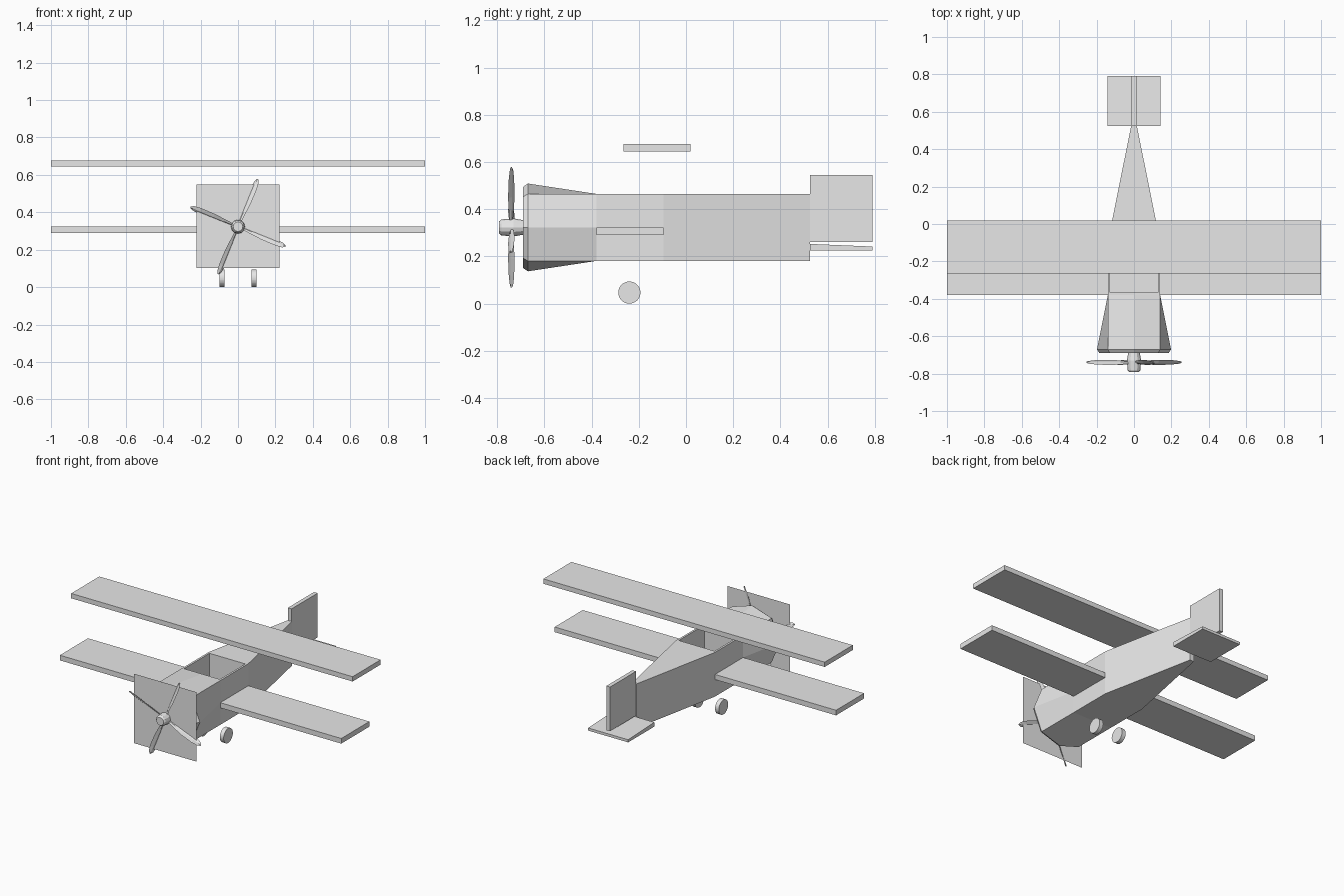
import bpy, bmesh
from math import sin, cos, pi, radians
from mathutils import Matrix, Vector

cube = bpy.data.objects.get("Cube")
if cube:
    bpy.data.objects.remove(cube)

grey = bpy.data.materials.new("plain_grey")
grey.use_nodes = True
grey.diffuse_color = (0.8, 0.8, 0.8, 1)
grey.node_tree.nodes["Principled BSDF"].inputs["Base Color"].default_value = (0.8, 0.8, 0.8, 1)


def finish(name, bm, recalc=True):
    if recalc:
        bmesh.ops.recalc_face_normals(bm, faces=bm.faces)
    mesh = bpy.data.meshes.new(name)
    bm.to_mesh(mesh)
    bm.free()
    mesh.materials.append(grey)
    obj = bpy.data.objects.new(name, mesh)
    bpy.context.collection.objects.link(obj)
    return obj


def box(name, x, y, z):
    bm = bmesh.new()
    bmesh.ops.create_cube(bm, size=1)
    for v in bm.verts:
        v.co = [(a + b) / 2 + c * (b - a) for (a, b), c in zip((x, y, z), v.co)]
    return finish(name, bm)


def loft(bm, rings):
    """Skin a list of equal-length point rings and cap both ends."""
    loops = [[bm.verts.new(p) for p in ring] for ring in rings]
    n = len(loops[0])
    for a, b in zip(loops, loops[1:]):
        for i in range(n):
            j = (i + 1) % n
            bm.faces.new((a[i], a[j], b[j], b[i]))
    bm.faces.new(loops[0][::-1])
    bm.faces.new(loops[-1])


AXIS_Z = 0.323


# Fuselage: eight-point sections, octagon at the nose, rectangle behind
def section(y, w, h, mid_w, mid_h):
    pts = [(w, h), (0, mid_h), (-w, h), (-mid_w, 0),
           (-w, -h), (0, -mid_h), (w, -h), (mid_w, 0)]
    return [(x, y, AXIS_Z + z) for x, z in pts]


bm = bmesh.new()
loft(bm, [section(-0.69, 0.13, 0.13, 0.185, 0.172),
          section(-0.67, 0.14, 0.142, 0.198, 0.186),
          section(-0.38, 0.14, 0.142, 0.14, 0.142),
          section(-0.095, 0.14, 0.142, 0.14, 0.142),
          section(0.525, 0.015, 0.142, 0.015, 0.142)])
bmesh.ops.recalc_face_normals(bm, faces=bm.faces)

# Open cockpit: inset the top of the middle section and sink it
top = [f for f in bm.faces if f.normal.z > 0.9
       and -0.3 < f.calc_center_median().y < -0.15]
bmesh.ops.inset_region(bm, faces=top, thickness=0.013, use_even_offset=True)
new = bmesh.ops.extrude_face_region(bm, geom=top)["geom"]
bmesh.ops.translate(bm, vec=(0, 0, -0.2),
                    verts=[g for g in new if isinstance(g, bmesh.types.BMVert)])
bmesh.ops.delete(bm, geom=top, context='FACES')
finish("fuselage", bm)

# Wings
box("upper_wing", (-1, 1), (-0.265, 0.02), (0.645, 0.676))
for side, name in ((1, "left"), (-1, "right")):
    box(name + "_lower_wing", sorted((side * 0.14, side)), (-0.38, -0.095), (0.29, 0.323))

# Tail
box("tail_fin", (-0.013, 0.013), (0.525, 0.79), (0.262, 0.546))
stabilizer = box("stabilizer", (-0.142, 0.142), (0.525, 0.79), (0.225, 0.253))
for v in stabilizer.data.vertices:
    if v.co.y > 0.7 and v.co.z > 0.24:
        v.co.z = 0.242

# Wheels
for side, name in ((1, "left"), (-1, "right")):
    bm = bmesh.new()
    bmesh.ops.create_cone(bm, cap_ends=True, segments=32, radius1=0.047,
                          radius2=0.047, depth=0.027,
                          matrix=Matrix.Translation((side * 0.085, -0.24, 0.047))
                          @ Matrix.Rotation(pi / 2, 4, 'Y'))
    finish(name + "_wheel", bm)

# Propeller hub
bm = bmesh.new()
loft(bm, [[(r * cos(a), y, AXIS_Z + r * sin(a)) for a in [i * pi / 6 for i in range(12)]]
          for y, r in ((-0.792, 0.026), (-0.782, 0.034), (-0.73, 0.038), (-0.685, 0.03))])
finish("propeller_hub", bm)

# Propeller blades: pitched diamond sections along the radius
PROP_Y = -0.74
blade = ((0.02, 0.008), (0.08, 0.015), (0.14, 0.021), (0.22, 0.02), (0.26, 0.014), (0.275, 0.004))
bm = bmesh.new()
for k in range(4):
    turn = Matrix.Translation((0, PROP_Y, AXIS_Z)) @ Matrix.Rotation(-radians(67.5 + 90 * k), 4, 'Y')
    rings = []
    for r, w in blade:
        pitch = radians(52 - 75 * r)
        chord = Vector((0, sin(pitch), cos(pitch))) * w
        thick = Vector((0, cos(pitch), -sin(pitch))) * 0.004
        mid = Vector((r, 0, 0))
        rings.append([turn @ (mid + o) for o in (chord, thick, -chord, -thick)])
    loft(bm, rings)
finish("propeller_blades", bm)

# Flat square panel across the propeller
bm = bmesh.new()
bmesh.ops.create_grid(bm, x_segments=1, y_segments=1, size=0.223,
                      matrix=Matrix.Translation((0, -0.738, 0.326)) @ Matrix.Rotation(pi / 2, 4, 'X'))
finish("propeller_panel", bm, recalc=False)
